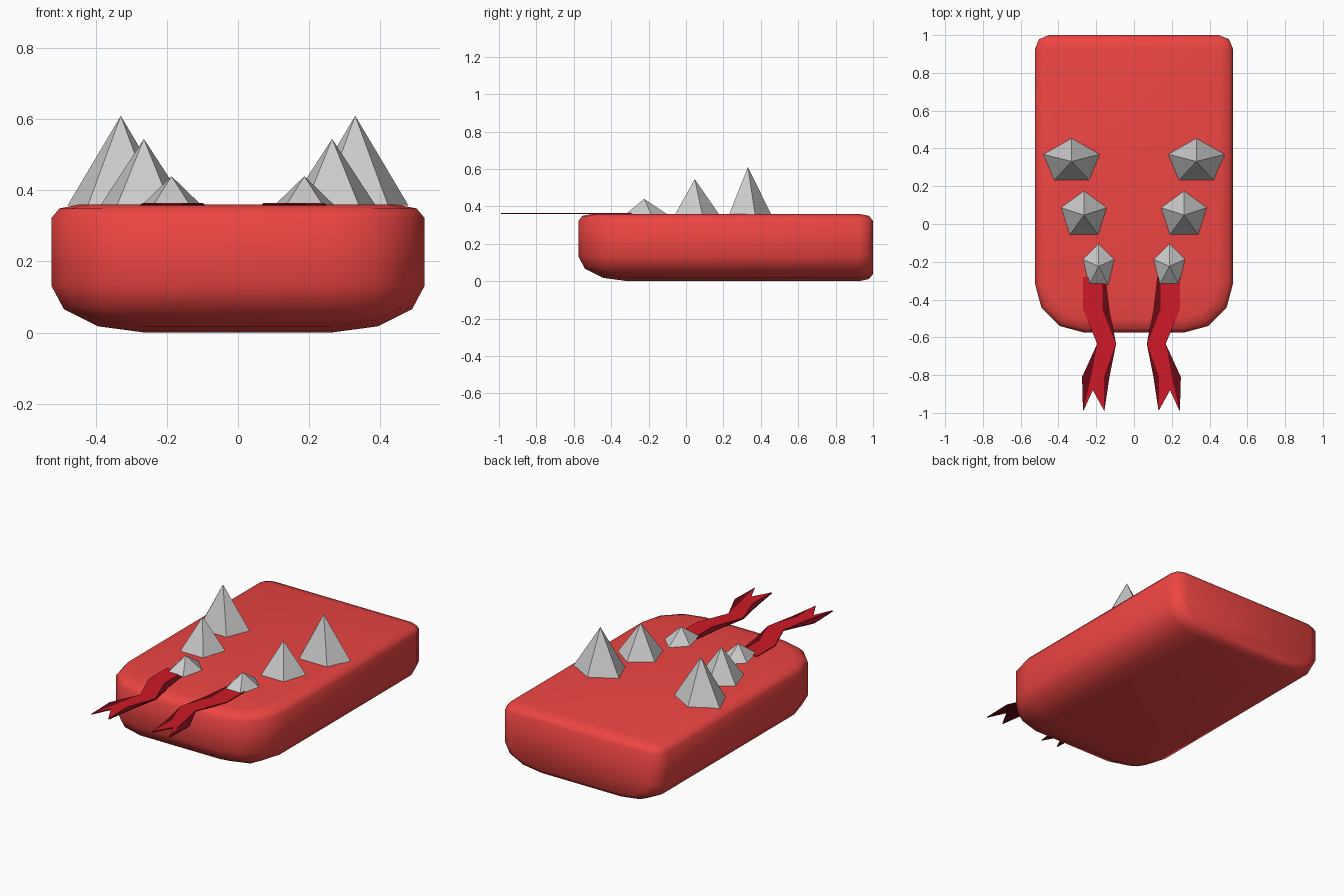
import bpy, bmesh
from math import pi, sin, cos

if "Cube" in bpy.data.objects:
    bpy.data.objects.remove(bpy.data.objects["Cube"])


def material(name, rgb):
    m = bpy.data.materials.new(name)
    m.diffuse_color = (*rgb, 1)
    m.use_nodes = True
    m.node_tree.nodes["Principled BSDF"].inputs["Base Color"].default_value = m.diffuse_color
    return m


def make_object(name, bm, mat=None, smooth=False):
    bmesh.ops.recalc_face_normals(bm, faces=bm.faces[:])
    mesh = bpy.data.meshes.new(name)
    for f in bm.faces:
        f.smooth = smooth
    bm.to_mesh(mesh)
    bm.free()
    ob = bpy.data.objects.new(name, mesh)
    bpy.context.collection.objects.link(ob)
    if mat:
        mesh.materials.append(mat)
    return ob


red = material("body_red", (0.85, 0.06, 0.055))
ribbon_red = material("ribbon_red", (0.62, 0.01, 0.02))
dark_red = material("ribbon_dark", (0.14, 0.003, 0.008))

# Body: box with wide rounding at front and lower sides, small rounding elsewhere
X, Y0, Y1, H, SQUASH = 0.525, -0.575, 1.0, 0.36, 0.5
TOP = H / SQUASH
bm = bmesh.new()
bmesh.ops.create_cube(bm, size=1)
for v in bm.verts:
    v.co.x *= 2 * X
    v.co.y = Y1 if v.co.y > 0 else Y0
    v.co.z = TOP if v.co.z > 0 else 0


def on_rim(e):
    return (all(abs(v.co.z - TOP) < 1e-4 for v in e.verts)
            or all(abs(v.co.y - Y1) < 1e-4 for v in e.verts))


def low_side(e):
    return all(v.co.z < 1e-4 for v in e.verts) and abs(e.verts[0].co.x - e.verts[1].co.x) < 1e-4


wide = [e for e in bm.edges if low_side(e) or not on_rim(e)]
bmesh.ops.bevel(bm, geom=wide, offset=0.262, segments=3, profile=0.5, affect='EDGES')
rim = [e for e in bm.edges if on_rim(e)]
bmesh.ops.bevel(bm, geom=rim, offset=0.075, segments=2, profile=0.5, affect='EDGES')
for v in bm.verts:
    v.co.z *= SQUASH
make_object("body", bm, red, smooth=True)

# Spikes: five-sided pyramids in mirrored pairs (x, y, x radius, y radius, tip z)
SPIKES = [(0.33, 0.331, 0.158, 0.124, 0.61),
          (0.265, 0.047, 0.129, 0.13, 0.545),
          (0.187, -0.224, 0.09, 0.124, 0.44)]
for i, (x, y, rx, ry, tip) in enumerate(SPIKES):
    for side, s in (("left", -1), ("right", 1)):
        bm = bmesh.new()
        ring = [bm.verts.new((s * x + rx * sin(k * 2 * pi / 5),
                              y + ry * cos(k * 2 * pi / 5), 0.357)) for k in range(5)]
        top = bm.verts.new((s * x, y, tip))
        bm.faces.new(ring)
        for k in range(5):
            bm.faces.new((ring[k], ring[(k + 1) % 5], top))
        make_object(f"spike_{side}_{i + 1}", bm)

# Ribbons: rows of (y, outer x, inner x), ending in a notched tail
DARK = [(-0.28, 0.27, 0.15), (-0.45, 0.27, 0.13), (-0.635, 0.195, 0.095),
        (-0.81, 0.275, 0.13), (-0.99, 0.27, 0.157)]
LIGHT = [(-0.28, 0.27, 0.168), (-0.45, 0.27, 0.168), (-0.635, 0.195, 0.097),
         (-0.81, 0.228, 0.16), (-0.99, 0.268, 0.157)]


def ribbon(name, rows, z0, z1, mat, s):
    bm = bmesh.new()
    pts = [(a, y) for y, a, b in rows] + [(0.218, -0.88)] + [(b, y) for y, a, b in reversed(rows)]
    f = bm.faces.new([bm.verts.new((s * x - (0.027 if s > 0 else 0), y, z0)) for x, y in pts])
    ext = bmesh.ops.extrude_face_region(bm, geom=[f], use_keep_orig=True)
    for v in ext["geom"]:
        if isinstance(v, bmesh.types.BMVert):
            v.co.z = z1
    make_object(name, bm, mat)


for side, s in (("left", -1), ("right", 1)):
    ribbon(f"ribbon_edge_{side}", DARK, 0.358, 0.3625, dark_red, s)
    ribbon(f"ribbon_{side}", LIGHT, 0.3615, 0.365, ribbon_red, s)
